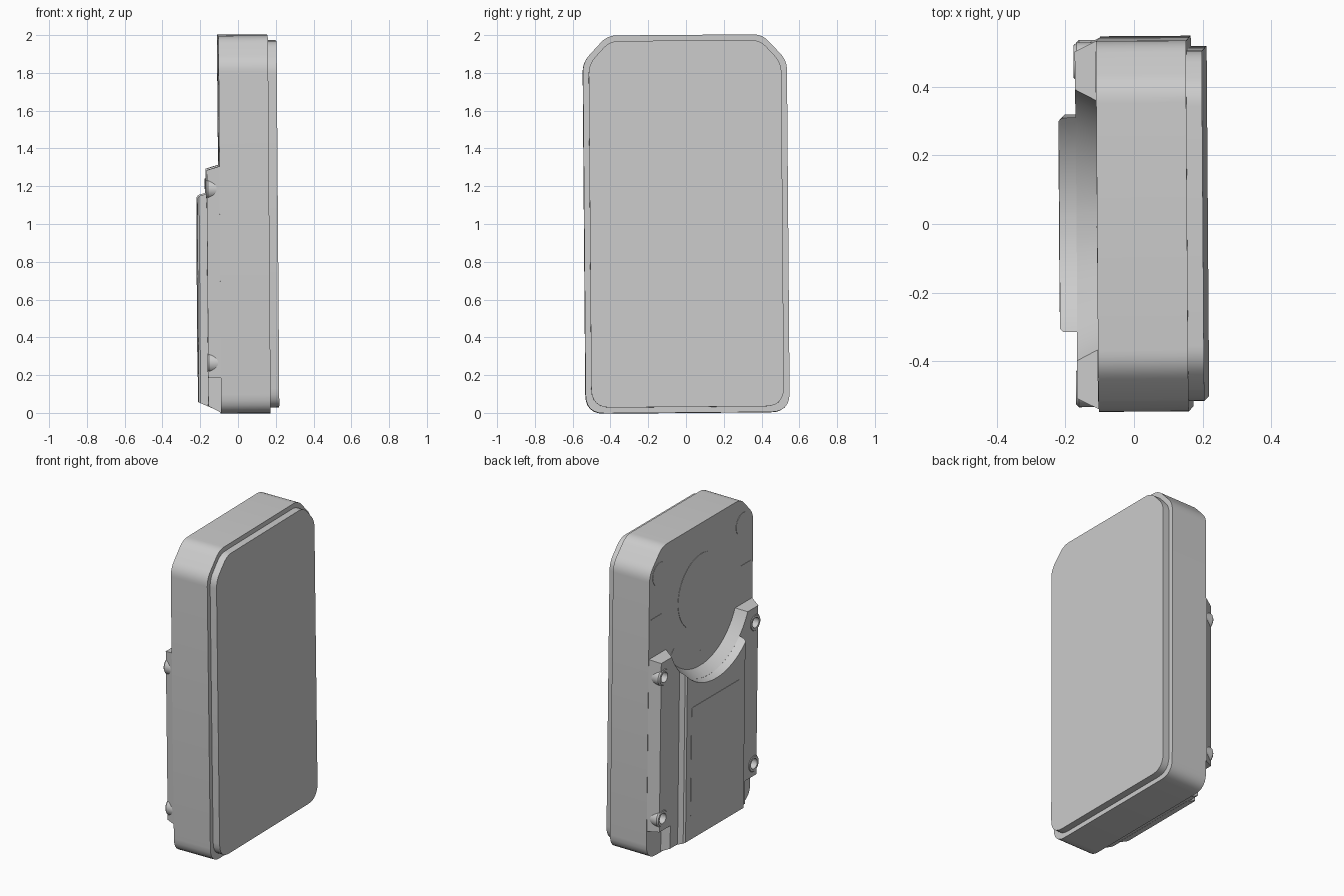
import bpy, bmesh, math
from mathutils import Matrix, Vector

if "Cube" in bpy.data.objects:
    bpy.data.objects.remove(bpy.data.objects["Cube"])

# The whole device leans very slightly, about its centre
C = Vector((0, 0, 1))
TILT = (Matrix.Translation(C) @ Matrix.Rotation(0.007, 4, 'Z')
        @ Matrix.Rotation(-0.0075, 4, 'Y') @ Matrix.Rotation(0.008, 4, 'X')
        @ Matrix.Translation(-C))


def loft(name, layers):
    """Solid from stacked (x, [(y, z), ...]) outlines with equal point counts."""
    bm = bmesh.new()
    rings = [[bm.verts.new(TILT @ Vector((x, y, z))) for y, z in pts] for x, pts in layers]
    n = len(rings[0])
    for a, b in zip(rings, rings[1:]):
        for i in range(n):
            j = (i + 1) % n
            bm.faces.new((a[i], a[j], b[j], b[i]))
    bm.faces.new(rings[0][::-1])
    bm.faces.new(rings[-1])
    bmesh.ops.recalc_face_normals(bm, faces=bm.faces)
    me = bpy.data.meshes.new(name)
    bm.to_mesh(me)
    bm.free()
    ob = bpy.data.objects.new(name, me)
    bpy.context.collection.objects.link(ob)
    return ob


def mirrored(half):
    """Right half outline (y > 0) completed by its mirror image."""
    return half + [(-y, z) for y, z in reversed(half)]


def rounded(corners, steps=6):
    """Round each (y, z, r) corner of a closed outline."""
    out, n = [], len(corners)
    for i, (y, z, r) in enumerate(corners):
        p = Vector((y, z))
        a = p + (Vector(corners[i - 1][:2]) - p).normalized() * r
        b = p + (Vector(corners[(i + 1) % n][:2]) - p).normalized() * r
        for k in range(steps + 1):
            t = k / steps
            out.append(tuple(a * (1 - t) ** 2 + p * 2 * t * (1 - t) + b * t * t))
    return out


def case_outline(d):
    half = [(0.54 - d, d, 0.1), (0.54 - d, 1.86 - d * .4, 0.05), (0.41 - d * .4, 2 - d, 0.05)]
    return rounded(half + [(-y, z, r) for y, z, r in reversed(half)])


def circle(y, z, r, n=32):
    return [(y + r * math.cos(2 * math.pi * i / n), z + r * math.sin(2 * math.pi * i / n))
            for i in range(n)]


def dish(r, start_y, n=14):
    """Half of the round recess edge, from start_y down to the middle."""
    a0 = math.asin(start_y / r)
    return [(r * math.sin(a0 * (1 - i / n)), 1.46 - r * math.cos(a0 * (1 - i / n)))
            for i in range(n)]


def backing(x, bottom, side, top, r):
    start = math.sqrt(r * r - (1.46 - top) ** 2)
    return x, mirrored([(0.39, bottom), (0.39, 0.19), (side, 0.19), (side, top)] + dish(r, start))


# Main case and the front screen plate
parts = [loft("case", [(-0.10, case_outline(0)), (0.162, case_outline(0))]),
         loft("screen_plate", [(0.15, case_outline(0.03)), (0.208, case_outline(0.03))])]

# Back rails with sloped sides, round recess and notched lower corners
rails = loft("back_rails", [backing(-0.10, 0.005, 0.538, 1.31, 0.39),
                            backing(-0.167, 0.04, 0.505, 1.29, 0.43)])
# Raised middle cover on top of the rails
parts.append(loft("back_cover", [
    (-0.15, mirrored([(0.312, 0.03)] + dish(0.427, 0.312))),
    (-0.207, mirrored([(0.312, 0.055)] + dish(0.438, 0.312))),
    (-0.217, mirrored([(0.302, 0.06)] + dish(0.44, 0.302)))]))
parts.append(rails)

# Screw bosses with drilled holes
for i, (s, z) in enumerate((s, z) for s in (-1, 1) for z in (0.27, 1.19)):
    y = s * 0.475
    boss = loft("screw_boss", [(-0.10, circle(y, z, 0.056)), (-0.162, circle(y, z, 0.056)),
                               (-0.171, circle(y, z, 0.048))])
    drill = loft("hole_cutter", [(-0.125, circle(y, z, 0.033)), (-0.25, circle(y, z, 0.033))])
    drill.hide_render = True
    drill.hide_viewport = True
    for ob in (boss, rails):
        m = ob.modifiers.new("hole", 'BOOLEAN')
        m.object = drill
        m.solver = 'EXACT'
    parts.append(boss)

# Shallow label panel, disc and corner pads
panel = rounded([(0.255, 0.21, .02), (0.255, 0.92, .02), (-0.255, 0.92, .02), (-0.255, 0.21, .02)])
parts.append(loft("label_panel", [(-0.21, panel), (-0.219, panel)]))
parts.append(loft("back_disc", [(-0.09, circle(0, 1.56, 0.24, 64)), (-0.102, circle(0, 1.56, 0.24, 64))]))
for s in (-1, 1):
    pad = circle(s * 0.435, 1.83, 0.075)
    parts.append(loft("corner_pad", [(-0.09, pad), (-0.102, pad)]))

# Thin tick marks around the disc
for deg in (0, 90, 180, 225, 270, 315):
    a = math.radians(deg)
    d, w = Vector((math.cos(a), math.sin(a))), Vector((-math.sin(a), math.cos(a))) * 0.003
    r0, r1 = (0.41, 0.52) if deg in (0, 180) else (0.39, 0.43)
    o = Vector((0, 1.56))
    q = [tuple(o + d * r + w * k) for r, k in ((r0, -1), (r1, -1), (r1, 1), (r0, 1))]
    parts.append(loft("tick_mark", [(-0.09, q), (-0.102, q)]))

# Smooth the rounded sides, keep hard edges
bpy.ops.object.select_all(action='DESELECT')
for ob in parts:
    ob.select_set(True)
bpy.context.view_layer.objects.active = parts[0]
bpy.ops.object.shade_smooth_by_angle(angle=math.radians(30))
